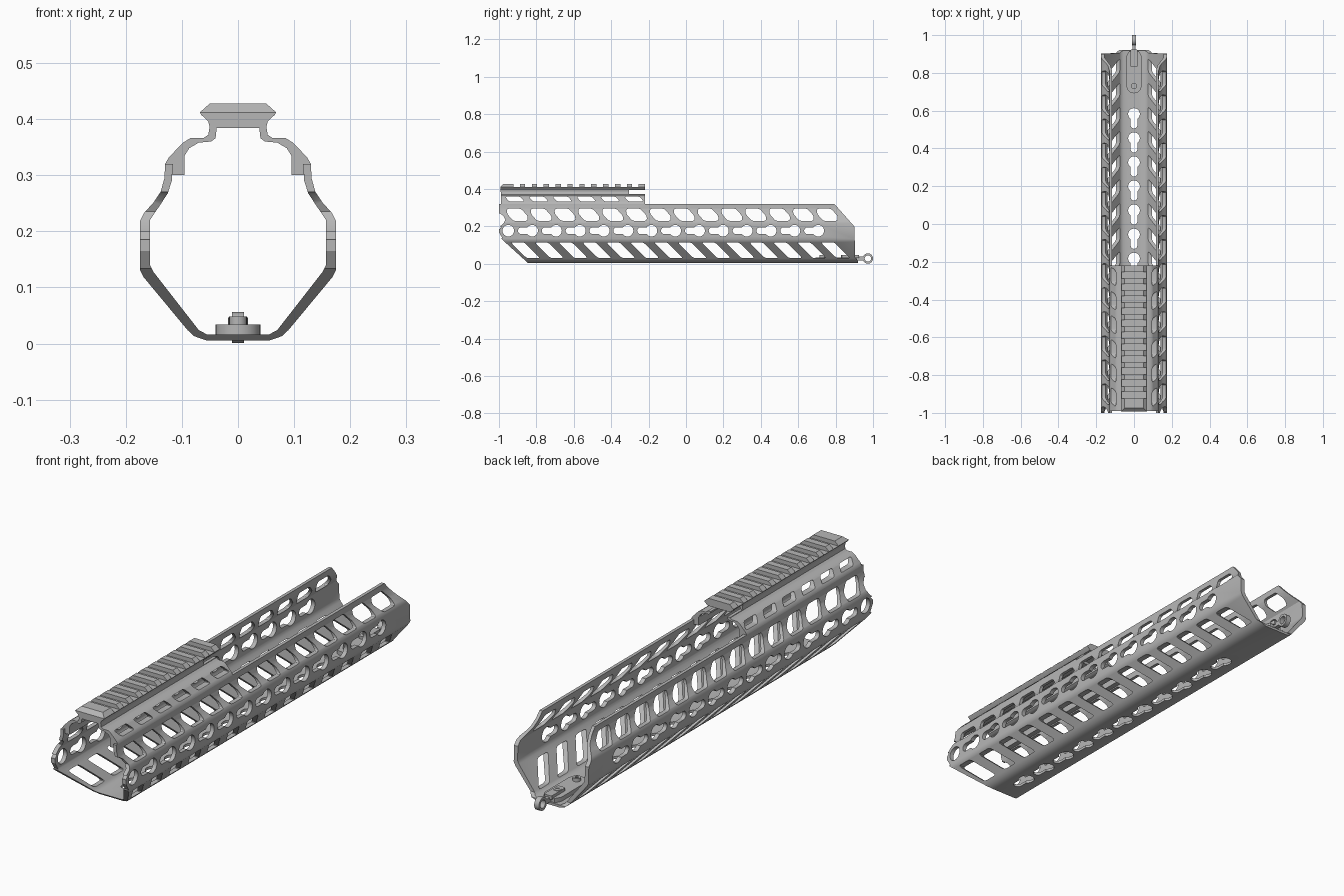
import bpy, bmesh, math
from mathutils import Vector

if "Cube" in bpy.data.objects:
    bpy.data.objects.remove(bpy.data.objects["Cube"])

metal = bpy.data.materials.new("grey metal")
metal.use_nodes = True
GREY = (0.47, 0.47, 0.47, 1)
metal.diffuse_color = GREY
metal.node_tree.nodes["Principled BSDF"].inputs["Base Color"].default_value = GREY

PITCH = 0.1275


def prisms(name, outlines, axis, a, b):
    """Extrude closed 2D outlines along an axis from a to b."""
    place = {"x": lambda u, v, w: (w, u, v),
             "y": lambda u, v, w: (u, w, v),
             "z": lambda u, v, w: (u, v, w)}[axis]
    bm = bmesh.new()
    for outline in outlines:
        near = [bm.verts.new(place(u, v, a)) for u, v in outline]
        far = [bm.verts.new(place(u, v, b)) for u, v in outline]
        bm.faces.new(near)
        bm.faces.new(far[::-1])
        for i in range(len(near)):
            j = (i + 1) % len(near)
            bm.faces.new((near[j], near[i], far[i], far[j]))
    bmesh.ops.recalc_face_normals(bm, faces=bm.faces)
    mesh = bpy.data.meshes.new(name)
    bm.to_mesh(mesh)
    bm.free()
    obj = bpy.data.objects.new(name, mesh)
    bpy.context.collection.objects.link(obj)
    return obj


def cut(obj, outlines, axis, a=-0.4, b=0.4):
    """Subtract prisms from an object and bake the result."""
    cutter = prisms("cutter", outlines, axis, a, b)
    cutter.hide_render = True
    mod = obj.modifiers.new("cut", "BOOLEAN")
    mod.operation = "DIFFERENCE"
    mod.solver = "EXACT"
    mod.object = cutter
    graph = bpy.context.evaluated_depsgraph_get()
    mesh = bpy.data.meshes.new_from_object(obj.evaluated_get(graph))
    obj.modifiers.clear()
    obj.data = mesh
    bpy.data.objects.remove(cutter)


def finish(obj):
    obj.data.materials.clear()
    obj.data.materials.append(metal)
    bpy.ops.object.select_all(action="DESELECT")
    obj.select_set(True)
    bpy.context.view_layer.objects.active = obj
    bpy.ops.object.shade_smooth_by_angle(angle=math.radians(32))


def ribbon(outer, inner):
    """Closed symmetric wall section from right-hand outer and inner paths."""
    def both(path):
        return path + [(-x, z) for x, z in reversed(path)]
    return both(outer) + both(inner)[::-1]


def rounded(points, r):
    out = []
    for i, p in enumerate(points):
        p = Vector(p)
        a = p + (Vector(points[i - 1]) - p).normalized() * r
        b = p + (Vector(points[(i + 1) % len(points)]) - p).normalized() * r
        for t in (0, 0.33, 0.67, 1):
            out.append(tuple(a * (1 - t) ** 2 + p * 2 * t * (1 - t) + b * t * t))
    return out


def shifted(points, du, dv=0):
    return [(u + du, v + dv) for u, v in points]


def row(points, start, count):
    return [shifted(points, start + PITCH * i) for i in range(count)]


def circle(r, n=24):
    return [(r * math.cos(math.tau * i / n), r * math.sin(math.tau * i / n)) for i in range(n)]


def box(u0, u1, v0, v1):
    return [(u0, v0), (u1, v0), (u1, v1), (u0, v1)]


def keyhole(r=0.031, w=0.018, length=0.058):
    """Round hole with a narrower round-ended slot towards negative u."""
    limit = math.pi - math.asin(w / r)
    head = [(r * math.cos(t), r * math.sin(t))
            for t in (-limit + 2 * limit * i / 20 for i in range(21))]
    tail = [(-length - w * math.sin(t), w * math.cos(t))
            for t in (math.pi * i / 8 for i in range(9))]
    return head + tail


# Main shell: an open-topped tube
shell_outer = [(0.13, 0.32), (0.131, 0.295), (0.138, 0.27), (0.15, 0.252), (0.168, 0.232),
               (0.175, 0.218), (0.175, 0.132), (0.168, 0.118), (0.09, 0.024),
               (0.078, 0.013), (0.055, 0.005)]
shell_inner = [(0.116, 0.32), (0.118, 0.29), (0.125, 0.268), (0.138, 0.248), (0.157, 0.22),
               (0.157, 0.14), (0.151, 0.128), (0.07, 0.024), (0.055, 0.016)]
shell = prisms("handguard_shell", [ribbon(shell_outer, shell_inner)], "y", -1, 0.92)

# Bevelled ends of the shell
cut(shell, [[(-1.1, 0.145), (-1, 0.145), (-0.84, 0), (-0.84, -0.1), (-1.1, -0.1)],
            [(0.785, 0.33), (0.9, 0.2), (0.905, 0.03), (0.92, 0.015), (1.1, 0.015), (1.1, 0.33)],
            [(-1.1, 0.2), (-0.995, 0.2), (-0.975, 0.217), (-0.966, 0.235),
             (-0.975, 0.255), (-0.995, 0.27), (-1.1, 0.27)]], "x")
# Rounded nose beside the first side hole
cut(shell, [[(-1.1, 0.2), (-0.985, 0.2), (-0.998, 0.185), (-1.1, 0.185)],
            [(-1.1, 0.165), (-0.998, 0.165), (-0.98, 0.135), (-1.1, 0.135)]], "x")

# Upper slanted windows, side keyholes and lower slanted windows
upper = rounded([(-0.055, 0.295), (0.02, 0.295), (0.055, 0.256), (0.055, 0.23),
                 (-0.022, 0.23), (-0.055, 0.268)], 0.011)
cut(shell, row(upper, -0.902, 14), "x")
cut(shell, [shifted(circle(0.031), -0.95, 0.177)]
    + [shifted(k, 0, 0.177) for k in row(keyhole(), -0.95 + PITCH, 13)], "x")
lower = rounded([(0, 0.115), (0.072, 0.115), (0.157, 0.03), (0.085, 0.03)], 0.014)
cut(shell, row(lower, -0.937, 14), "x")

# Keyholes along the floor
floor_holes = [[(v, u) for u, v in k] for k in row(keyhole(), 0.582 - 10 * PITCH, 11)]
cut(shell, floor_holes, "z", -0.1, 0.08)
finish(shell)

# Arch carrying the top rail
arch_outer = [(0.13, 0.30), (0.13, 0.32), (0.123, 0.332), (0.098, 0.358), (0.085, 0.366),
              (0.062, 0.366), (0.053, 0.372), (0.05, 0.39)]
arch_inner = [(0.095, 0.30), (0.095, 0.335), (0.087, 0.348), (0.07, 0.358), (0.048, 0.36),
              (0.04, 0.366), (0.038, 0.384)]
arch = prisms("rail_arch", [ribbon(arch_outer, arch_inner)], "y", -0.99, -0.22)
arch_window = rounded([(-0.052, 0.359), (0.03, 0.359), (0.05, 0.334), (-0.032, 0.334)], 0.009)
cut(arch, row(arch_window, -0.915, 6), "x")
cut(arch, [box(-0.305, -0.1, 0.374, 0.5)], "x")
finish(arch)

# Accessory rail with cross slots
rail_half = [(0.05, 0.428), (0.068, 0.412), (0.066, 0.408), (0.053, 0.396), (0.05, 0.384)]
rail = prisms("top_rail", [rail_half + [(-x, z) for x, z in reversed(rail_half)]],
              "y", -0.992, -0.22)
slots = [box(-0.923 + 0.0635 * i, -0.888 + 0.0635 * i, 0.411, 0.5) for i in range(11)]
cut(rail, slots, "x")
cut(rail, [box(-0.305, -0.1, 0.3, 0.396)], "x")
cut(rail, [[(-1.1, 0.45), (-0.97, 0.45), (-0.975, 0.428), (-0.992, 0.412), (-1.1, 0.412)]], "x")
finish(rail)

# Sling mount: rounded base plate, raised block, screws and ring
plate_outline = [(0.04 * math.cos(t), 0.732 + 0.04 * math.sin(t))
                 for t in (math.pi + math.pi * i / 16 for i in range(17))]
plate = prisms("mount_plate", [plate_outline + [(0.04, 0.89), (0.026, 0.915),
                                                (-0.026, 0.915), (-0.04, 0.89)]],
               "z", 0.012, 0.034)
finish(plate)
finish(prisms("mount_block", [rounded(box(-0.018, 0.018, 0.83, 0.925), 0.008)],
              "z", 0.03, 0.046))
for i, y in enumerate((0.73, 0.86)):
    screw = prisms(f"mount_screw_{i + 1}", [shifted(circle(0.016, 16), 0, y)], "z", 0.03, 0.048)
    cut(screw, [shifted(circle(0.008, 6), 0, y)], "z", 0.042, 0.06)
    finish(screw)
finish(prisms("ring_stem", [box(0.9, 0.95, 0.018, 0.038)], "x", -0.009, 0.009))
ring = prisms("sling_ring", [shifted(circle(0.0275, 28), 0.9725, 0.0285)], "x", -0.011, 0.011)
cut(ring, [shifted(circle(0.017), 0.9725, 0.0285)], "x")
finish(ring)
